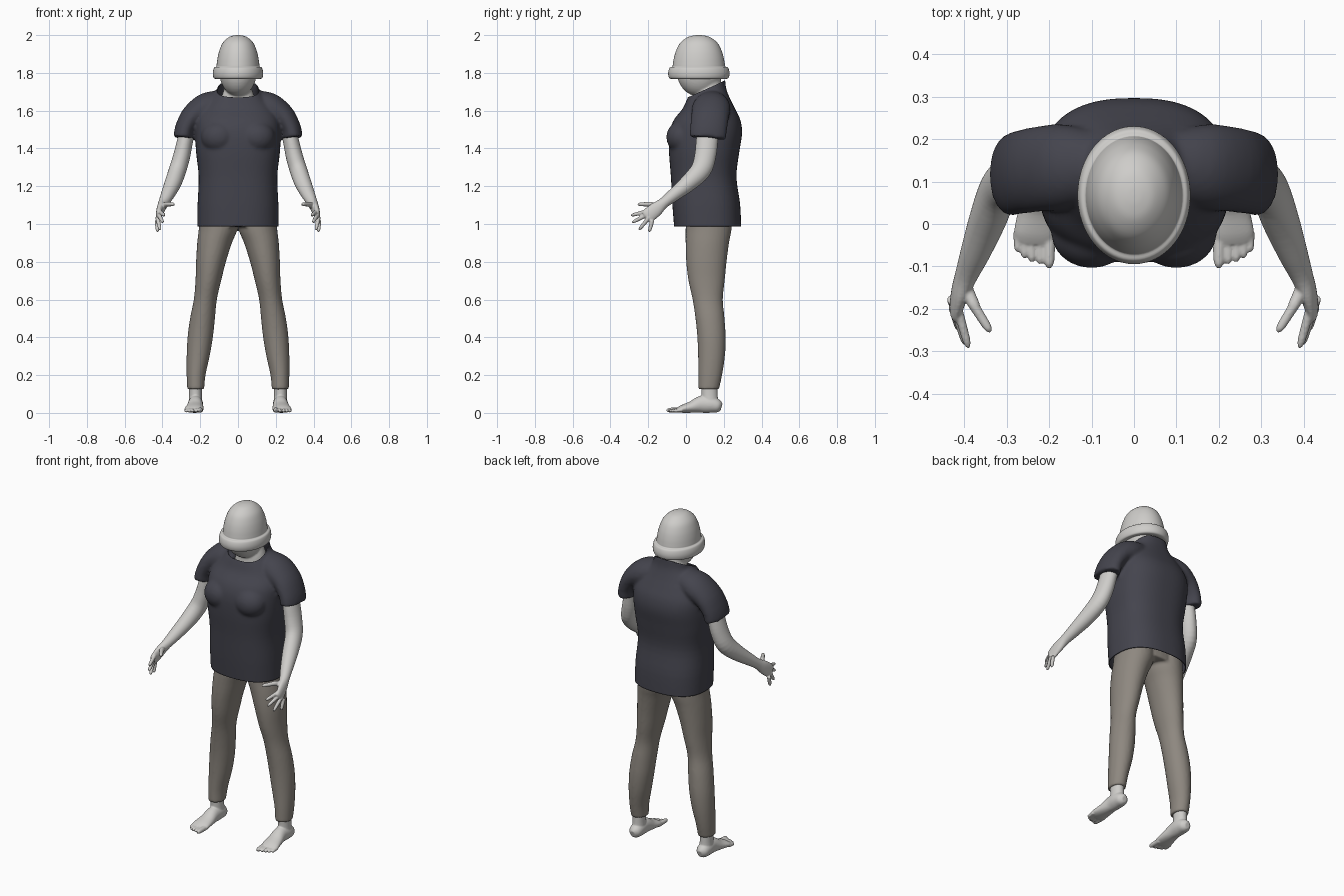
import bpy, bmesh, math
from mathutils import Vector, Matrix

if "Cube" in bpy.data.objects:
    bpy.data.objects.remove(bpy.data.objects["Cube"])


def material(name, colour):
    mat = bpy.data.materials.new(name)
    mat.use_nodes = True
    mat.diffuse_color = (*colour, 1)
    mat.node_tree.nodes["Principled BSDF"].inputs["Base Color"].default_value = (*colour, 1)
    return mat


skin = material("pale grey skin", (0.62, 0.61, 0.59))
dark_cloth = material("dark slate cloth", (0.058, 0.058, 0.075))
trouser_cloth = material("warm grey cloth", (0.27, 0.245, 0.215))

X_AXIS, Y_AXIS, Z_AXIS = Vector((1, 0, 0)), Vector((0, 1, 0)), Vector((0, 0, 1))


def smooth_rings(rings, steps):
    """Catmull-Rom interpolation through (x, y, z, radius_a, radius_b) rings."""
    out = []
    last = len(rings) - 1
    for i in range(last):
        p, q, r, s = (rings[max(0, min(last, i + k))] for k in (-1, 0, 1, 2))
        for step in range(steps):
            t = step / steps
            out.append([0.5 * (2 * b + (c - a) * t + (2 * a - 5 * b + 4 * c - d) * t * t
                               + (3 * b - a - 3 * c + d) * t ** 3)
                        for a, b, c, d in zip(p, q, r, s)])
    return out + [list(rings[last])]


def loft(bm, rings, side=1, hint=X_AXIS, upright=False, power=2.0, segments=32, steps=4):
    """Closed skin over elliptical rings, either level or square to their path."""
    rings = smooth_rings(rings, steps)
    centres = [Vector((side * r[0], r[1], r[2])) for r in rings]
    loops = []
    for i, ring in enumerate(rings):
        along = centres[min(i + 1, len(rings) - 1)] - centres[max(i - 1, 0)]
        along = Z_AXIS if upright else along.normalized()
        u = (hint - along * hint.dot(along)).normalized()
        v = along.cross(u)
        loop = []
        for k in range(segments):
            angle = math.tau * k / segments
            c, s = math.cos(angle), math.sin(angle)
            a = math.copysign(abs(c) ** (2 / power), c) * max(ring[3], 0.001)
            b = math.copysign(abs(s) ** (2 / power), s) * max(ring[4], 0.001)
            loop.append(bm.verts.new(centres[i] + u * a + v * b))
        loops.append(loop)
    for low, high in zip(loops, loops[1:]):
        for k in range(segments):
            n = (k + 1) % segments
            bm.faces.new((low[k], low[n], high[n], high[k]))
    bm.faces.new(loops[0][::-1])
    bm.faces.new(loops[-1])


def digit(bm, start, end, radius, side):
    """Round-tipped finger or toe."""
    a, b = Vector(start), Vector(end)
    sizes = ((0, 1.1), (0.5, 1), (0.85, 0.85), (1, 0.35))
    loft(bm, [(*a.lerp(b, t), radius * f, radius * f) for t, f in sizes],
         side, segments=12, steps=3)


def ball(bm, centre, radii):
    place = Matrix.Translation(centre) @ Matrix.Diagonal((*radii, 1))
    bmesh.ops.create_uvsphere(bm, u_segments=32, v_segments=20, radius=1, matrix=place)


def finish(bm, name, mat, voxel=0, relax=4, cuts=(), rim=0):
    """Make the object, fuse its volumes, trim openings and shade it."""
    bmesh.ops.recalc_face_normals(bm, faces=bm.faces[:])
    mesh = bpy.data.meshes.new(name)
    bm.to_mesh(mesh)
    bm.free()
    obj = bpy.data.objects.new(name, mesh)
    bpy.context.collection.objects.link(obj)
    if voxel:
        fuse = obj.modifiers.new("fuse", 'REMESH')
        fuse.mode = 'VOXEL'
        fuse.voxel_size = voxel
        soften = obj.modifiers.new("soften", 'SMOOTH')
        soften.iterations = relax
        graph = bpy.context.evaluated_depsgraph_get()
        mesh = bpy.data.meshes.new_from_object(obj.evaluated_get(graph))
        obj.modifiers.clear()
        obj.data = mesh
        mesh.name = name
    if cuts:
        work = bmesh.new()
        work.from_mesh(mesh)
        for point, normal in cuts:
            bmesh.ops.bisect_plane(work, geom=work.verts[:] + work.edges[:] + work.faces[:],
                                   plane_co=point, plane_no=normal, clear_outer=True)
        work.to_mesh(mesh)
        work.free()
    mesh.materials.clear()
    mesh.materials.append(mat)
    mesh.shade_smooth()
    mesh.set_sharp_from_angle(angle=math.radians(50))
    if rim:
        shell = obj.modifiers.new("cloth thickness", 'SOLIDIFY')
        shell.thickness = rim
        shell.offset = -1
    return obj


# Shirt: trunk, chest and sleeves fused, open at hem and collar
bm = bmesh.new()
trunk = [  # height, front, back, half width
    (0.95, -0.06, 0.293, 0.214), (1.1, -0.072, 0.287, 0.214), (1.25, -0.08, 0.267, 0.208),
    (1.38, -0.09, 0.282, 0.222), (1.48, -0.088, 0.297, 0.226), (1.55, -0.065, 0.288, 0.22),
    (1.61, -0.018, 0.26, 0.19), (1.66, 0.005, 0.235, 0.15), (1.72, 0.03, 0.212, 0.108),
    (1.8, 0.04, 0.205, 0.1)]
loft(bm, [(0, (f + b) / 2, z, w, (b - f) / 2) for z, f, b, w in trunk],
     upright=True, power=2.5, segments=64)
for side in (1, -1):
    ball(bm, (side * 0.1, -0.022, 1.46), (0.095, 0.082, 0.085))
    loft(bm, [(0.06, 0.14, 1.65, 0.07, 0.06), (0.16, 0.135, 1.62, 0.1, 0.077),
              (0.235, 0.128, 1.575, 0.1, 0.064), (0.278, 0.12, 1.51, 0.098, 0.054),
              (0.29, 0.115, 1.455, 0.097, 0.053)], side, hint=Y_AXIS)
finish(bm, "shirt", dark_cloth, voxel=0.009, relax=6, rim=0.005,
       cuts=[((0, 0, 0.988), (0, 0, -1)), ((0, 0.02, 1.675), (0, -0.45, 1))])

# Trousers: two legs joined by the seat
bm = bmesh.new()
leg = [(0.224, 0.12, 0.125, 0.045, 0.055), (0.222, 0.128, 0.2, 0.05, 0.063),
       (0.211, 0.135, 0.3, 0.061, 0.071), (0.2, 0.135, 0.4, 0.067, 0.075),
       (0.188, 0.127, 0.5, 0.066, 0.077), (0.173, 0.115, 0.6, 0.061, 0.08),
       (0.157, 0.109, 0.7, 0.068, 0.096), (0.143, 0.108, 0.8, 0.079, 0.107),
       (0.124, 0.113, 0.9, 0.092, 0.115), (0.104, 0.12, 0.98, 0.103, 0.122),
       (0.1, 0.12, 1.08, 0.1, 0.12)]
for side in (1, -1):
    loft(bm, leg, side, upright=True)
loft(bm, [(0, 0.12, 0.985, 0.195, 0.115), (0, 0.12, 1.1, 0.195, 0.115)], upright=True)
finish(bm, "trousers", trouser_cloth, voxel=0.008)

# Head and neck
bm = bmesh.new()
ball(bm, (0, 0.07, 1.81), (0.1, 0.12, 0.135))
loft(bm, [(0, 0.13, 1.6, 0.1, 0.085), (0, 0.125, 1.68, 0.085, 0.075),
          (0, 0.122, 1.74, 0.066, 0.065), (0, 0.11, 1.82, 0.066, 0.07)], upright=True)
finish(bm, "head_and_neck", skin, voxel=0.007)

# Domed hat with a rolled brim
bm = bmesh.new()
hat = [(0.095, 1.776), (0.115, 1.769), (0.128, 1.772), (0.133, 1.79), (0.132, 1.81),
       (0.126, 1.828), (0.115, 1.834), (0.113, 1.845), (0.108, 1.88), (0.098, 1.92),
       (0.08, 1.96), (0.05, 1.988), (0.022, 1.998), (0.001, 2.0)]
loft(bm, [(0, 0.068, z, r, r * 1.22) for r, z in hat], upright=True, segments=64)
finish(bm, "hat", skin)

# Arms with hands, and bare feet
arm = [(0.255, 0.12, 1.54, 0.042, 0.055), (0.278, 0.112, 1.45, 0.042, 0.058),
       (0.298, 0.102, 1.36, 0.045, 0.057), (0.32, 0.078, 1.285, 0.046, 0.054),
       (0.345, 0.01, 1.215, 0.044, 0.045), (0.375, -0.07, 1.15, 0.035, 0.034),
       (0.395, -0.12, 1.11, 0.027, 0.029), (0.41, -0.16, 1.077, 0.021, 0.038),
       (0.42, -0.2, 1.045, 0.015, 0.038), (0.42, -0.212, 1.035, 0.01, 0.03)]
fingers = [((0.413, -0.21, 1.066), (0.39, -0.292, 1.045)),
           ((0.42, -0.205, 1.05), (0.397, -0.285, 1.008)),
           ((0.427, -0.195, 1.035), (0.412, -0.25, 0.968)),
           ((0.43, -0.178, 1.02), (0.426, -0.195, 0.957))]
foot = [(0.225, 0.188, 0.03, 0.015, 0.02), (0.225, 0.17, 0.035, 0.034, 0.034),
        (0.225, 0.13, 0.045, 0.04, 0.045), (0.225, 0.08, 0.045, 0.039, 0.045),
        (0.228, 0.03, 0.031, 0.045, 0.031), (0.232, -0.02, 0.021, 0.051, 0.021),
        (0.235, -0.045, 0.015, 0.045, 0.013)]
ankle = [(0.225, 0.125, 0.04, 0.038, 0.048), (0.225, 0.125, 0.09, 0.034, 0.043),
         (0.225, 0.122, 0.17, 0.035, 0.044)]
toes = [(0.2, -0.104, 0.014), (0.222, -0.095, 0.011), (0.241, -0.09, 0.011),
        (0.258, -0.081, 0.0105), (0.274, -0.066, 0.01)]
for side, label in ((1, "left"), (-1, "right")):
    bm = bmesh.new()
    loft(bm, arm, side)
    for start, end in fingers:
        digit(bm, start, end, 0.0105, side)
    digit(bm, (0.4, -0.145, 1.092), (0.37, -0.205, 1.108), 0.015, side)
    digit(bm, (0.382, -0.185, 1.105), (0.338, -0.255, 1.104), 0.0115, side)
    finish(bm, label + "_arm", skin, voxel=0.004, relax=3)

    bm = bmesh.new()
    loft(bm, foot, side)
    loft(bm, ankle, side, upright=True)
    for x, tip, radius in toes:
        digit(bm, (x, -0.02, 0.016), (x, tip, radius), radius, side)
    finish(bm, label + "_foot", skin, voxel=0.004, relax=3)
